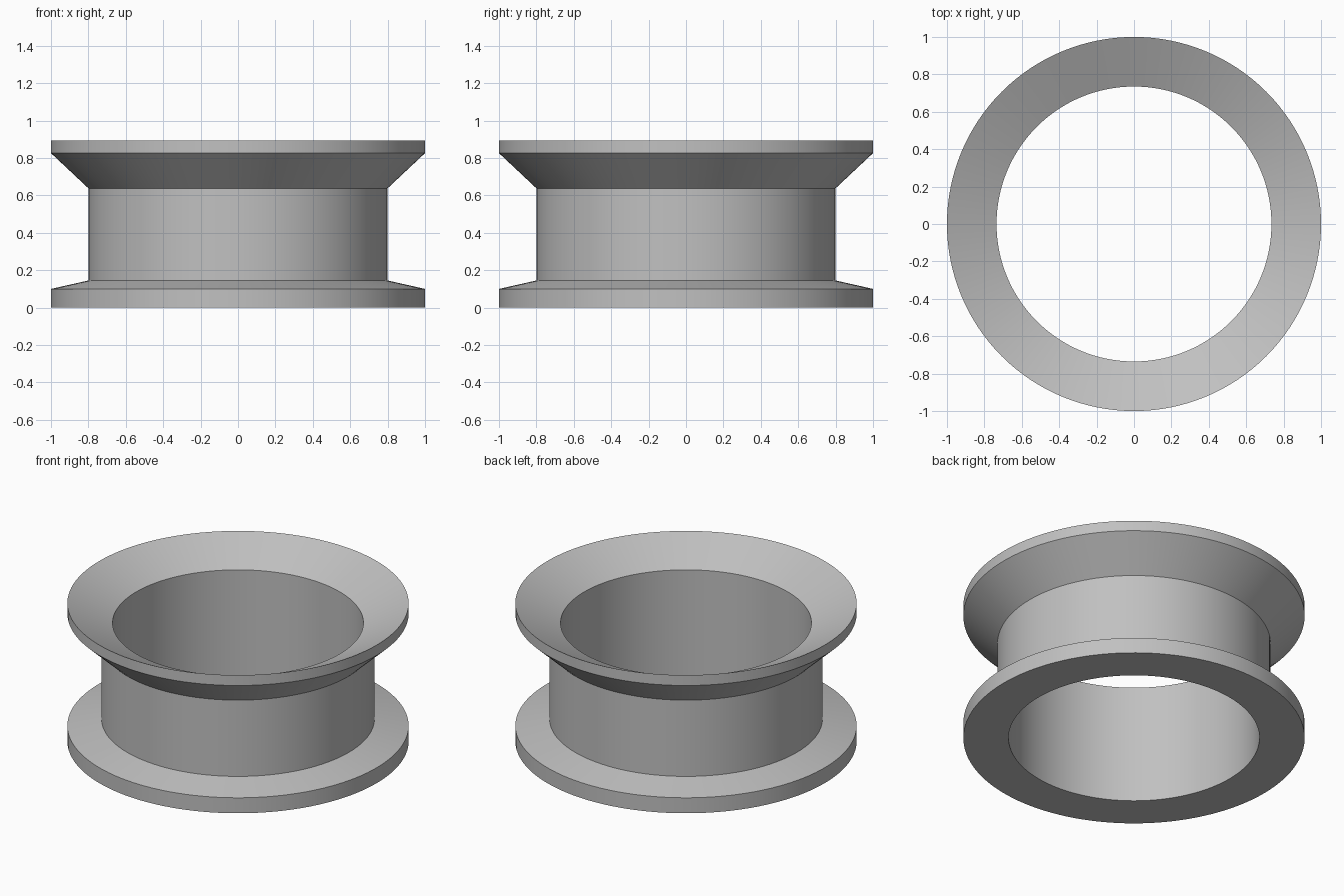
import bpy
import bmesh
import math

cube = bpy.data.objects.get("Cube")
if cube:
    bpy.data.objects.remove(cube, do_unlink=True)

SEGMENTS = 128
RIM, BARREL, BORE = 1.0, 0.8, 0.735
HEIGHT = 0.893

# Plain grey material
grey = bpy.data.materials.new("plain grey")
grey.use_nodes = True
colour = (0.53, 0.53, 0.53, 1.0)
grey.diffuse_color = colour
grey.node_tree.nodes["Principled BSDF"].inputs["Base Color"].default_value = colour

# Closed cross-section as (radius, height)
profile = [
    (BORE, 0.0), (RIM, 0.0),            # flat underside
    (RIM, 0.1), (BARREL, 0.145),        # lower flange
    (BARREL, 0.638), (RIM, 0.826),      # barrel and flared underside
    (RIM, HEIGHT), (BORE, 0.765),       # upper rim and dished mouth
]

# Revolve the section around the vertical axis
bm = bmesh.new()
verts = [bm.verts.new((r, 0, z)) for r, z in profile]
edges = [bm.edges.new((a, b)) for a, b in zip(verts, verts[1:] + verts[:1])]
bmesh.ops.spin(bm, geom=verts + edges, cent=(0, 0, 0), axis=(0, 0, 1),
               angle=math.tau, steps=SEGMENTS, use_duplicate=False)
bmesh.ops.remove_doubles(bm, verts=bm.verts[:], dist=0.0001)
bmesh.ops.recalc_face_normals(bm, faces=bm.faces[:])

mesh = bpy.data.meshes.new("flanged_ring")
bm.to_mesh(mesh)
bm.free()
mesh.materials.append(grey)
ring = bpy.data.objects.new("flanged_ring", mesh)
bpy.context.collection.objects.link(ring)

# Smooth around the ring, sharp at the profile corners
bpy.ops.object.select_all(action="DESELECT")
ring.select_set(True)
bpy.context.view_layer.objects.active = ring
bpy.ops.object.shade_smooth_by_angle(angle=math.radians(10))
